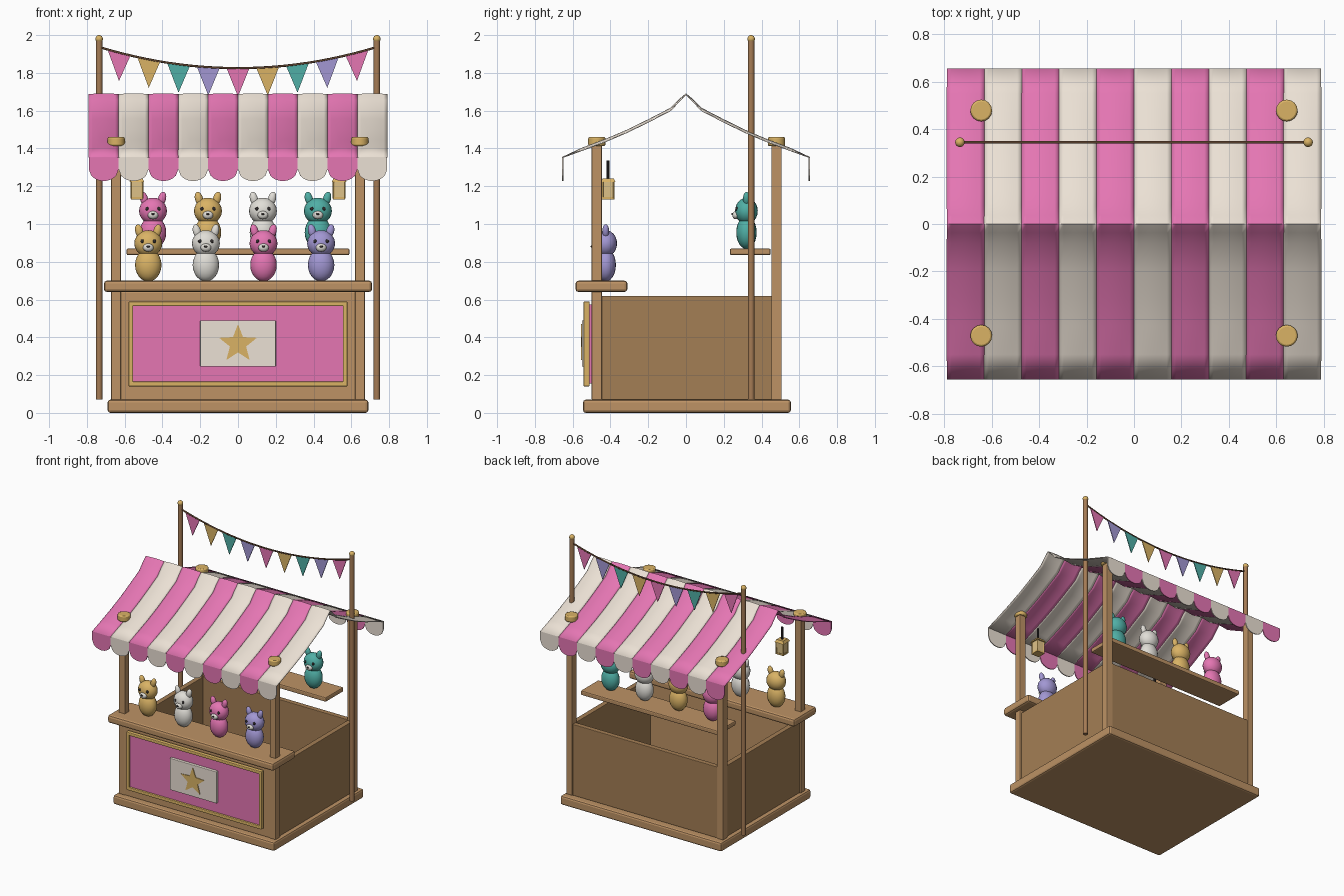
import bpy, bmesh, math
from mathutils import Matrix, Vector

if "Cube" in bpy.data.objects:
    bpy.data.objects.remove(bpy.data.objects["Cube"])

COL = dict(pink=(.78, .18, .45), cream=(.83, .75, .66), wood=(.51, .29, .13), wall=(.37, .21, .09),
           pole=(.38, .2, .09), gold=(.7, .45, .13), teal=(.08, .43, .38), lavender=(.36, .31, .65),
           white=(.75, .73, .68), dark=(.03, .025, .025), rope=(.12, .06, .03), glow=(.75, .55, .25))
MATS = {}
for k, c in COL.items():
    MATS[k] = bpy.data.materials.new(k)
    MATS[k].diffuse_color = (*c, 1)


def finish(name, bm, mats, smooth=None, bevel=0, solid=0):
    me = bpy.data.meshes.new(name)
    bmesh.ops.recalc_face_normals(bm, faces=bm.faces[:])
    bm.to_mesh(me)
    bm.free()
    for m in mats:
        me.materials.append(MATS[m])
    ob = bpy.data.objects.new(name, me)
    bpy.context.collection.objects.link(ob)
    if solid:
        s = ob.modifiers.new("thick", 'SOLIDIFY')
        s.thickness, s.offset = solid, 0
    if bevel:
        b = ob.modifiers.new("bevel", 'BEVEL')
        b.width, b.segments = bevel, 2
    if smooth:
        bpy.ops.object.select_all(action='DESELECT')
        ob.select_set(True)
        bpy.context.view_layer.objects.active = ob
        bpy.ops.object.shade_smooth_by_angle(angle=math.radians(smooth))
    return ob


def box(name, x, y, z, mat, bevel=0.004):
    bm = bmesh.new()
    lo, hi = Vector((x[0], y[0], z[0])), Vector((x[1], y[1], z[1]))
    bmesh.ops.create_cube(bm, size=1, matrix=Matrix.Translation((lo + hi) / 2)
                          @ Matrix.Diagonal((*(hi - lo), 1)))
    return finish(name, bm, [mat], bevel=bevel)


def cyl(name, x, y, z0, z1, r, mat, r2=None, sides=16, bevel=0, turn=0):
    bm = bmesh.new()
    bmesh.ops.create_cone(bm, cap_ends=True, segments=sides, radius1=r, radius2=r2 or r, depth=z1 - z0,
                          matrix=Matrix.Translation((x, y, (z0 + z1) / 2)) @ Matrix.Rotation(turn, 4, 'Z'))
    return finish(name, bm, [mat], smooth=40, bevel=bevel)


def blobs(name, parts, mats):
    # parts: centre, radii, tilt about y, material slot
    bm = bmesh.new()
    for c, r, tilt, slot in parts:
        M = Matrix.Translation(c) @ Matrix.Rotation(tilt, 4, 'Y') @ Matrix.Diagonal((*r, 1))
        old = set(bm.faces)
        bmesh.ops.create_uvsphere(bm, u_segments=20, v_segments=12, radius=1, matrix=M)
        for f in bm.faces:
            if f not in old:
                f.material_index = slot
    return finish(name, bm, mats, smooth=60)


# Booth body
box("base", (-.69, .69), (-.545, .555), (0, .07), "wood", .014)
box("front_wall", (-.65, .65), (-.495, -.45), (.07, .64), "wood")
box("back_wall", (-.64, .64), (.46, .5), (.07, .62), "wall")
box("counter", (-.71, .71), (-.585, -.31), (.64, .70), "wood", .016)
box("shelf", (-.59, .59), (.232, .448), (.835, .87), "wood", .008)
for s, side in ((-1, "left"), (1, "right")):
    box(side + "_wall", sorted((s * .62, s * .66)), (-.46, .47), (.07, .62), "wall")
    for y, end in ((-.472, "front"), (.479, "back")):
        box(f"{end}_{side}_post", sorted((s * .62, s * .672)), (y - .027, y + .027), (.07, 1.42), "wood")
        cyl(f"{end}_{side}_post_cap", s * .645, y, 1.413, 1.46, .046, "gold", bevel=.008)

# Framed front panel, sign and star
box("front_panel", (-.565, .565), (-.528, -.49), (.155, .575), "pink")
for i, z in enumerate(((.14, .165), (.565, .59))):
    box(f"panel_frame_rail_{i}", (-.58, .58), (-.543, -.51), z, "gold", .006)
for i, x in enumerate(((-.58, -.555), (.555, .58))):
    box(f"panel_frame_stile_{i}", x, (-.543, -.51), (.14, .59), "gold", .006)
box("sign", (-.2, .2), (-.551, -.525), (.245, .49), "cream")
bm = bmesh.new()
star = []
for i in range(10):
    r, a = (.105, .045)[i % 2], math.pi / 2 + i * math.pi / 5
    star.append(bm.verts.new((r * math.cos(a), -.552, .365 + r * math.sin(a))))
bm.faces.new(star)
finish("star", bm, ["gold"], solid=.008)

# Striped canopy with softly bulging stripes
W, N, SEG = .79, 10, 8
half = [(.655, 1.352), (.55, 1.39), (.43, 1.435), (.31, 1.486), (.19, 1.545), (.08, 1.602), (.035, 1.652), (0, 1.685)]
prof = [(-y, z) for y, z in half] + half[-2::-1]
bm = bmesh.new()
for i in range(N):
    rows = []
    for y, z in prof:
        fade = min(1, (.655 - abs(y)) / .1) * min(1, .3 + abs(y) / .1)
        rows.append([bm.verts.new((-W + 2 * W * (i + t / SEG) / N, y,
                                   z + .011 * fade * math.sin(math.pi * t / SEG))) for t in range(SEG + 1)])
    for a, b in zip(rows, rows[1:]):
        for t in range(SEG):
            bm.faces.new((a[t], a[t + 1], b[t + 1], b[t])).material_index = i % 2
finish("canopy", bm, ["pink", "cream"], smooth=50, solid=.006)

# Scalloped valances
for y, end in ((-.652, "front"), (.652, "back")):
    bm = bmesh.new()
    for i in range(N):
        cols = []
        for t in range(13):
            x = -W + 2 * W * (i + t / 12) / N
            zb = 1.29 - .062 * math.sqrt(max(0, 1 - (t / 6 - 1) ** 2))
            cols.append((bm.verts.new((x, y, 1.355)), bm.verts.new((x, y, zb))))
        for a, b in zip(cols, cols[1:]):
            bm.faces.new((a[0], b[0], b[1], a[1])).material_index = i % 2
    finish(end + "_valance", bm, ["pink", "cream"], solid=.007)

# Flag poles, rope and bunting
PY = .345


def sag(x):
    return 1.825 + .112 * (x / .735) ** 2


for s, side in ((-1, "left"), (1, "right")):
    cyl(side + "_flag_pole", s * .735, PY, .07, 1.98, .017, "pole")
    blobs(side + "_pole_ball", [((s * .735, PY, 1.98), (.02, .02, .02), 0, 0)], ["gold"])
cu = bpy.data.curves.new("bunting_rope", 'CURVE')
cu.dimensions, cu.bevel_depth, cu.bevel_resolution = '3D', .006, 2
sp = cu.splines.new('POLY')
sp.points.add(24)
for i, p in enumerate(sp.points):
    x = -.735 + 1.47 * i / 24
    p.co = (x, PY, sag(x), 1)
cu.materials.append(MATS["rope"])
bpy.context.collection.objects.link(bpy.data.objects.new("bunting_rope", cu))
for i in range(9):
    x = (i - 4) * .1575
    bm = bmesh.new()
    bm.faces.new([bm.verts.new(p) for p in ((x - .061, PY, sag(x - .061)), (x + .061, PY, sag(x + .061)),
                                            (x, PY, sag(x) - .15))])
    finish(f"bunting_flag_{i}", bm, [("pink", "gold", "teal", "lavender")[i % 4]], solid=.006)

# Hanging lanterns
for s, side in ((-1, "left"), (1, "right")):
    x, y, q = s * .535, -.412, math.pi / 4
    cyl(side + "_lantern_glass", x, y, 1.14, 1.225, .04, "glow", r2=.044, sides=4, turn=q)
    cyl(side + "_lantern_foot", x, y, 1.13, 1.142, .046, "gold", sides=4, turn=q)
    cyl(side + "_lantern_lid", x, y, 1.222, 1.242, .056, "gold", r2=.04, sides=4, turn=q)
    cyl(side + "_lantern_rod", x, y, 1.24, 1.335, .008, "dark", sides=8)
    for i in range(4):
        a = q + i * math.pi / 2
        cyl(f"{side}_lantern_bar_{i}", x + .042 * math.cos(a), y + .042 * math.sin(a),
            1.135, 1.23, .005, "gold", sides=6)


# Plush toys
def toy(name, x, y, z, col):
    parts = [((x, y, z + .083), (.07, .054, .087), 0, 0),
             ((x, y, z + .197), (.074, .06, .07), 0, 0),
             ((x, y - .055, z + .175), (.028, .02, .022), 0, 1),
             ((x, y - .074, z + .181), (.009, .006, .006), 0, 2)]
    for s in (-1, 1):
        parts += [((x + s * .048, y, z + .262), (.021, .018, .037), s * .25, 0),
                  ((x + s * .032, y - .051, z + .209), (.009, .008, .01), 0, 2)]
    blobs(name, parts, [col, "white", "dark"])


for i, c in enumerate(("gold", "white", "pink", "lavender")):
    toy(f"counter_toy_{i}", -.475 + .305 * i, -.425, .70, c)
for i, c in enumerate(("pink", "gold", "white", "teal")):
    toy(f"shelf_toy_{i}", -.45 + .291 * i, .32, .872, c)

for m in bpy.data.materials:
    if m.users and not m.is_grease_pencil:
        m.use_nodes = True
        m.node_tree.nodes["Principled BSDF"].inputs["Base Color"].default_value = m.diffuse_color
